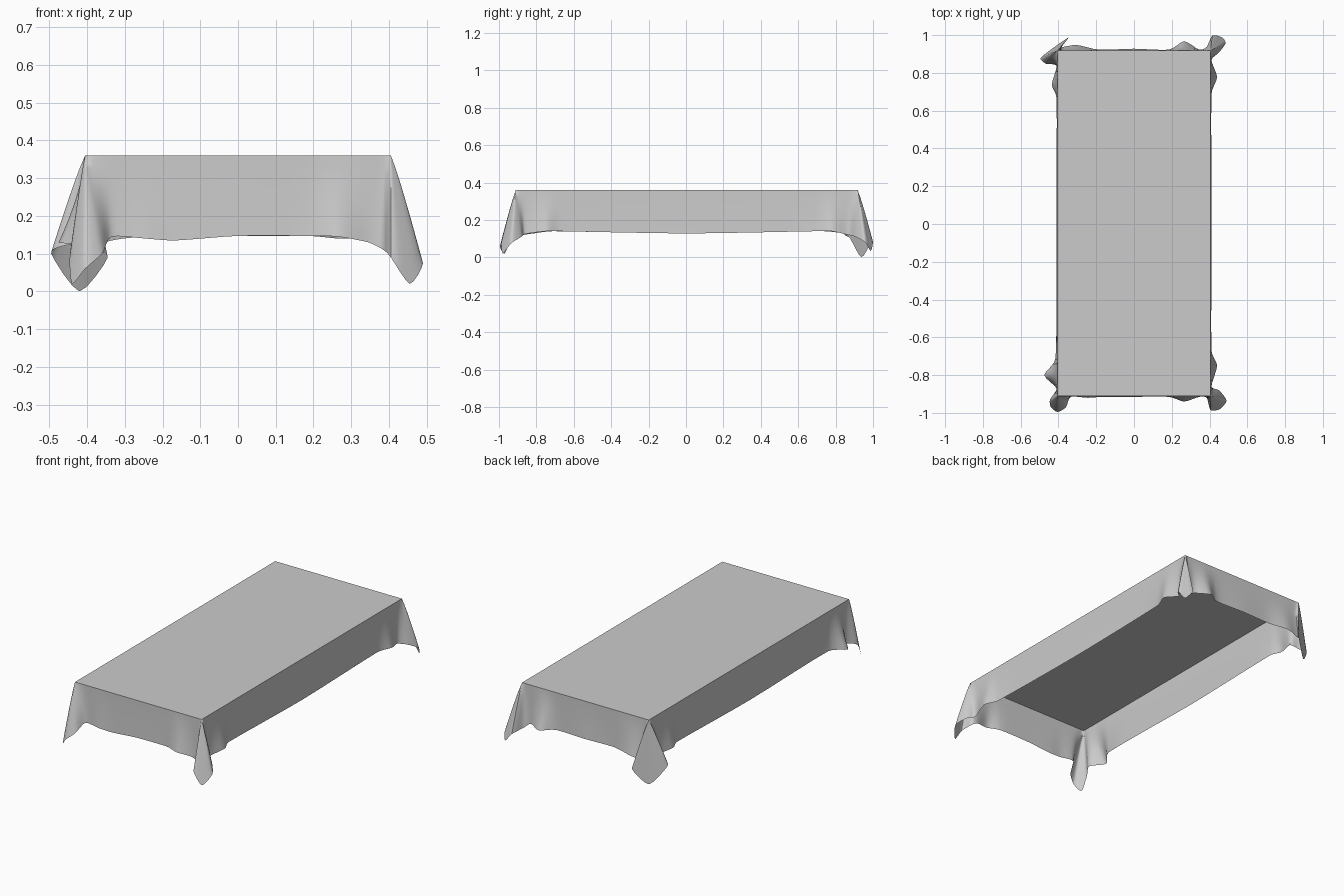
import bpy
import bmesh
import math
from mathutils import Vector

if "Cube" in bpy.data.objects:
    bpy.data.objects.remove(bpy.data.objects["Cube"], do_unlink=True)

HALF_X, HALF_Y, MID_Y, TOP_Z = 0.405, 0.914, 0.004, 0.36
STEPS, ROWS = 4, 8

# Hem points near each corner: (outward past corner in x, in y, height),
# listed from the short edge, across the hanging flap, to the long edge
FRONT_LEFT = dict(
    sx=1, sy=-1,
    short=[(-.22, .005, .147), (-.14, .03, .145), (-.06, .005, .13), (-.02, .01, .11)],
    flap=[(0, .075, .09), (.05, .07, .02), (.085, .025, .075), (.045, -.03, .11)],
    long=[(.005, -.05, .125), (.035, -.16, .14), (.005, -.24, .14)])
FRONT_RIGHT = dict(
    sx=-1, sy=-1,
    short=[(-.24, .005, .135), (-.16, .01, .14), (-.07, .005, .145)],
    flap=[(-.045, .06, .1), (0, .085, .06), (.035, .06, .02), (.04, .02, .1)],
    long=[(.005, -.04, .12), (.07, -.11, .13), (.01, -.2, .14)])
BACK_RIGHT = dict(
    sx=-1, sy=1,
    short=[(-.22, .005, .147), (-.1, .03, .14), (-.02, .02, .12)],
    flap=[(-.06, .07, .09), (.015, .02, 0), (.09, -.04, .1), (.06, -.07, .12)],
    long=[(.005, -.08, .13), (.03, -.18, .14), (.005, -.25, .14)])
BACK_LEFT = dict(
    sx=1, sy=1,
    short=[(-.22, .005, .147), (-.14, .05, .14), (-.06, .005, .14), (-.02, .02, .11)],
    flap=[(.01, .08, .09), (.06, .07, .035), (.08, .04, .08), (.045, -.01, .11)],
    long=[(.005, -.05, .12), (.035, -.14, .14), (.005, -.23, .14)])


def clamp(value, limit):
    return max(-limit, min(limit, value))


def corner_points(corner):
    """Return (table edge point, hem point, drape exponent) for one corner."""
    sx, sy = corner["sx"], corner["sy"]
    result = []
    for part in ("short", "flap", "long"):
        for a, b, z in corner[part]:
            x, y = sx * (HALF_X + a), sy * (HALF_Y + b)
            if part == "flap":
                edge = Vector((sx * HALF_X, sy * HALF_Y, TOP_Z))
            else:
                edge = Vector((clamp(x, HALF_X), clamp(y, HALF_Y), TOP_Z))
            result.append((edge, Vector((x, y, z)), 0.9 if part == "flap" else 1.5))
    return result


def middle_point(x, y, z):
    edge = Vector((clamp(x, HALF_X), clamp(y, HALF_Y), TOP_Z))
    return edge, Vector((x, y, z)), 1.5


def spline(p0, p1, p2, p3, t):
    """Gentle cardinal curve between p1 and p2."""
    m1, m2 = (p2 - p0) * 0.35, (p3 - p1) * 0.35
    reach = (p2 - p1).length
    m1, m2 = [m * min(1, reach / max(m.length, 1e-6)) for m in (m1, m2)]
    h = t * t * (3 - 2 * t)
    return p1 * (1 - h) + p2 * h + m1 * (t * (1 - t) ** 2) - m2 * (t * t * (1 - t))


# Whole hem, counterclockwise from the middle of the front
hem = [middle_point(0, -HALF_Y - .005, .147)]
hem += corner_points(FRONT_LEFT)
hem += [middle_point(HALF_X + .006, 0, .128)]
hem += corner_points(BACK_LEFT)[::-1]
hem += [middle_point(0, HALF_Y + .01, .147)]
hem += corner_points(BACK_RIGHT)
hem += [middle_point(-HALF_X - .006, 0, .128)]
hem += corner_points(FRONT_RIGHT)[::-1]

# Draped skirt lofted from the table edge to the hem
bm = bmesh.new()
columns = []
count = len(hem)
for i in range(count):
    around = [hem[(i + k) % count] for k in (-1, 0, 1, 2)]
    for step in range(STEPS):
        t = step / STEPS
        edge = around[1][0].lerp(around[2][0], t)
        low = spline(*[p[1] for p in around], t)
        power = around[1][2] * (1 - t) + around[2][2] * t
        column = []
        for row in range(ROWS + 1):
            f = row / ROWS
            g = f ** power
            column.append(bm.verts.new((edge.x + (low.x - edge.x) * g,
                                        edge.y + (low.y - edge.y) * g + MID_Y,
                                        edge.z + (low.z - edge.z) * f)))
        columns.append(column)
for left, right in zip(columns, columns[1:] + columns[:1]):
    for row in range(ROWS):
        bm.faces.new((left[row], left[row + 1], right[row + 1], right[row]))
bmesh.ops.remove_doubles(bm, verts=bm.verts, dist=1e-5)

# Flat top of the cloth
bm.faces.new([bm.verts.new((sx * HALF_X, sy * HALF_Y + MID_Y, TOP_Z))
              for sx, sy in ((-1, -1), (1, -1), (1, 1), (-1, 1))])

mesh = bpy.data.meshes.new("tablecloth")
bm.to_mesh(mesh)
bm.free()
cloth = bpy.data.objects.new("tablecloth", mesh)
bpy.context.collection.objects.link(cloth)

# Plain cloth colour
material = bpy.data.materials.new("light grey cloth")
material.use_nodes = True
colour = (0.6, 0.6, 0.6, 1)
material.diffuse_color = colour
material.node_tree.nodes["Principled BSDF"].inputs["Base Color"].default_value = colour
mesh.materials.append(material)

bpy.context.view_layer.objects.active = cloth
cloth.select_set(True)
bpy.ops.object.shade_smooth_by_angle(angle=math.radians(50))
